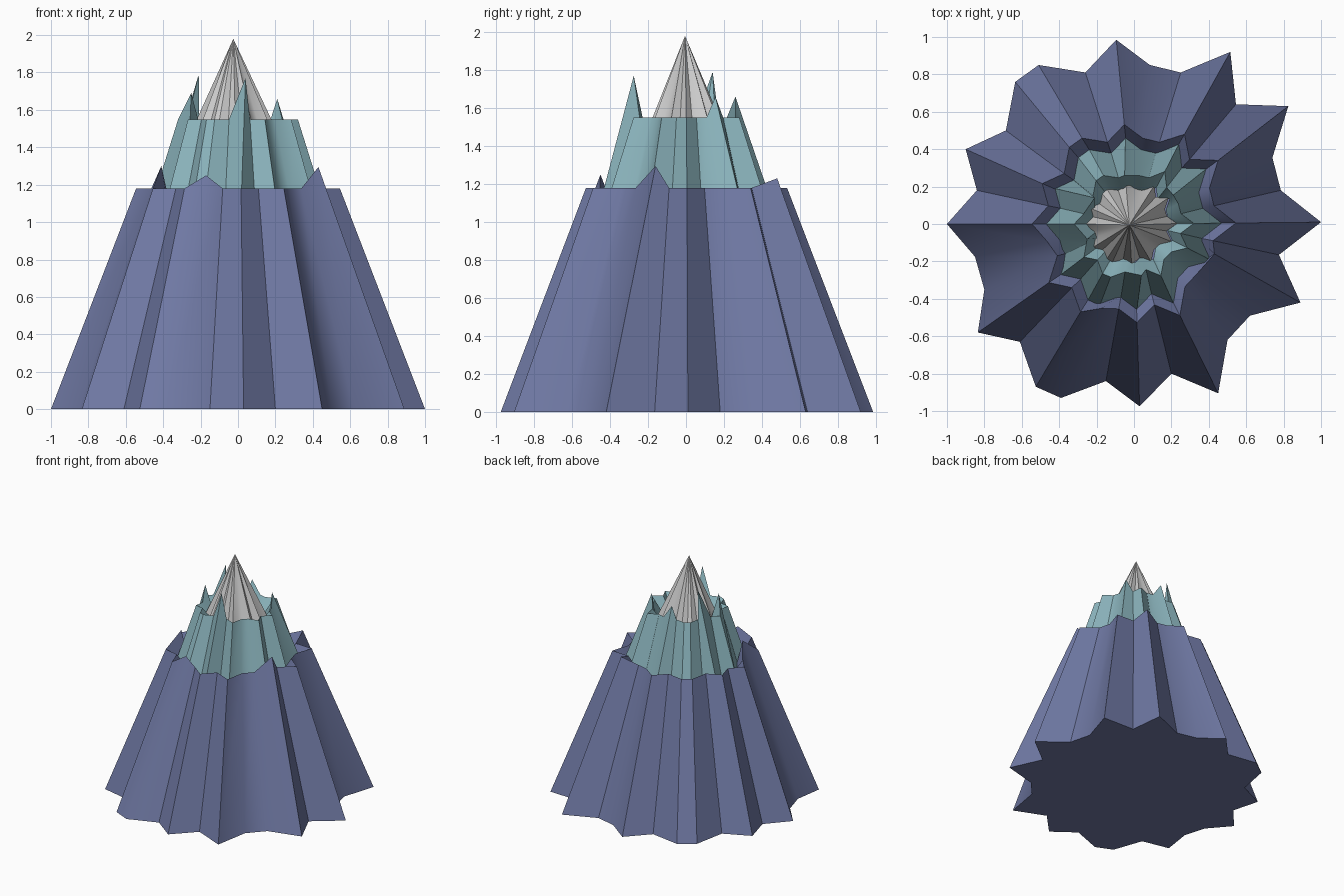
import bpy, bmesh

if "Cube" in bpy.data.objects:
    bpy.data.objects.remove(bpy.data.objects["Cube"])

# Star-like footprint shared by all tiers, counter-clockwise from +x
OUT = [(1, .01), (.785, .18), (.74, .355), (.825, .63), (.545, .64), (.515, .92),
       (.25, .81), (.085, .85), (-.095, .985), (-.26, .81), (-.51, .85), (-.635, .76),
       (-.685, .5), (-.9, .4), (-.84, .18), (-1, 0), (-.85, -.175), (-.8, -.35),
       (-.835, -.58), (-.61, -.63), (-.525, -.87), (-.39, -.93), (-.15, -.84),
       (.03, -.975), (.2, -.8), (.45, -.905), (.5, -.62), (.62, -.49), (.89, -.42),
       (.775, -.165)]


def tier(name, rings, color=None, spikes=None, rim=1, apex=None, floor=False, shift=0):
    """Loft scaled copies of the footprint; spikes raise chosen rim points."""
    bm = bmesh.new()
    loops = []
    for k, (sx, sy, z) in enumerate(rings):
        loop = [bm.verts.new((x * sx + shift, y * sy, z)) for x, y in OUT]
        if k == rim and spikes:
            for i, co in spikes.items():
                loop[i].co = co
        loops.append(loop)
    n = len(OUT)
    for a, b in zip(loops, loops[1:]):
        for i in range(n):
            j = (i + 1) % n
            bm.faces.new((a[i], a[j], b[j], b[i]))
    if apex:
        tip = bm.verts.new(apex)
        for i in range(n):
            bm.faces.new((loops[-1][i], loops[-1][(i + 1) % n], tip))
    if floor:
        bm.faces.new(loops[0][::-1])
    me = bpy.data.meshes.new(name)
    bm.to_mesh(me)
    bm.free()
    ob = bpy.data.objects.new(name, me)
    bpy.context.collection.objects.link(ob)
    if color:
        mat = bpy.data.materials.new(name + "_color")
        mat.diffuse_color = (*color, 1)
        mat.use_nodes = True
        mat.node_tree.nodes["Principled BSDF"].inputs["Base Color"].default_value = mat.diffuse_color
        me.materials.append(mat)
    bpy.ops.object.select_all(action='DESELECT')
    ob.select_set(True)
    bpy.context.view_layer.objects.active = ob
    bpy.ops.object.shade_smooth_by_angle(angle=0.6)
    return ob


# Wide blue slope with a jagged rim that dips inward
tier("lower_slope", [(1, 1, 0), (.545, .54, 1.18), (.44, .44, 1.04)],
     (.16, .19, .37),
     {5: (.27, .48, 1.23), 17: (-.41, -.17, 1.30), 21: (-.17, -.45, 1.25),
      28: (.43, -.16, 1.295)}, floor=True)

# Teal middle slope rising out of the rim
tier("middle_slope", [(.48, .48, 1.04), (.32, .305, 1.55), (.23, .21, 1.44)],
     (.26, .46, .51),
     {3: (.21, .155, 1.66), 8: (-.05, .26, 1.66), 13: (-.21, .14, 1.79),
      16: (-.25, -.08, 1.69), 23: (.04, -.275, 1.77)})

# Grey summit
tier("summit", [(.25, .225, 1.44)], apex=(-.025, -.005, 1.98), shift=-.02)
